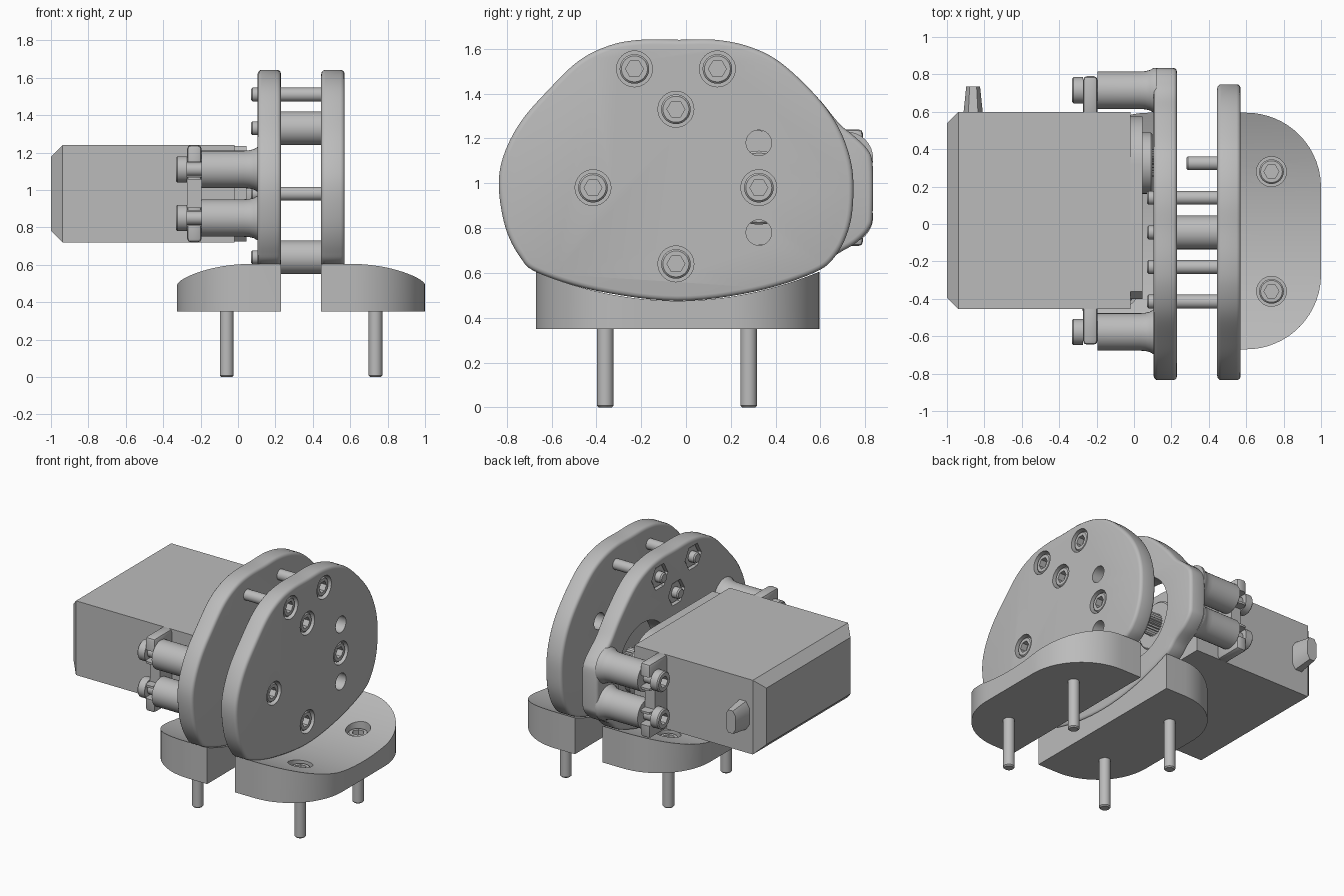
import bpy, bmesh, math
from mathutils import Vector

if "Cube" in bpy.data.objects:
    bpy.data.objects.remove(bpy.data.objects["Cube"], do_unlink=True)

grey = bpy.data.materials.new("plain_grey")
grey.use_nodes = True
grey.diffuse_color = (0.5, 0.5, 0.5, 1)
grey.node_tree.nodes["Principled BSDF"].inputs["Base Color"].default_value = (0.5, 0.5, 0.5, 1)
parts = []


def finish(name, bm):
    bmesh.ops.recalc_face_normals(bm, faces=bm.faces)
    mesh = bpy.data.meshes.new(name)
    bm.to_mesh(mesh)
    bm.free()
    mesh.materials.append(grey)
    ob = bpy.data.objects.new(name, mesh)
    bpy.context.collection.objects.link(ob)
    parts.append(ob)
    return ob


def loft(name, rings):
    """Skin a row of equal rings and cap both ends."""
    bm = bmesh.new()
    rows = [[bm.verts.new(p) for p in ring] for ring in rings]
    n = len(rows[0])
    for a, b in zip(rows, rows[1:]):
        for i in range(n):
            bm.faces.new((a[i], a[(i + 1) % n], b[(i + 1) % n], b[i]))
    bm.faces.new(rows[0])
    bm.faces.new(rows[-1])
    return finish(name, bm)


def lathe(name, axis, centre, steps, n=32):
    """Round part along X (centre is y, z) or Z (centre is x, y)."""
    def ring(t, r):
        for i in range(n):
            a = math.tau * i / n
            u, v = centre[0] + r * math.cos(a), centre[1] + r * math.sin(a)
            yield (t, u, v) if axis == "X" else (u, v, t)
    return loft(name, [list(ring(t, r)) for t, r in steps])


def rod(name, axis, centre, r, a, b, n=32):
    return lathe(name, axis, centre, [(a, r), (b, r)], n)


def prism(name, outline, x0, x1):
    return loft(name, [[(x, y, z) for y, z in outline] for x in (x0, x1)])


def box(name, x, y, z):
    return prism(name, [(y[0], z[0]), (y[1], z[0]), (y[1], z[1]), (y[0], z[1])], *x)


def apply(ob, kind, **settings):
    mod = ob.modifiers.new(kind, kind)
    for key, value in settings.items():
        setattr(mod, key, value)
    bpy.context.view_layer.objects.active = ob
    bpy.ops.object.modifier_apply(modifier=mod.name)


def combine(ob, others, operation="DIFFERENCE"):
    for other in others:
        apply(ob, "BOOLEAN", object=other, operation=operation, solver="EXACT")
        parts.remove(other)
        bpy.data.objects.remove(other, do_unlink=True)


def screw(name, axis, centre, top, end, head_r=0.066, head_len=0.07, shank=0.037):
    """Socket head screw running from its head top to its end."""
    s = 1 if end > top else -1
    neck = top + s * head_len
    ob = lathe(name, axis, centre, [(top, head_r - 0.008), (top + s * 0.008, head_r),
               (neck, head_r), (neck, shank), (end - s * 0.008, shank), (end, shank - 0.008)])
    combine(ob, [rod("socket", axis, centre, 0.04, top - s * 0.02, top + s * 0.045, 6)])


def smooth_loop(points, steps=6):
    """Closed curve through the points."""
    p, out = [Vector(q) for q in points], []
    for i in range(len(p)):
        a, b, c, d = p[i - 1], p[i], p[(i + 1) % len(p)], p[(i + 2) % len(p)]
        for k in range(steps):
            t = k / steps
            out.append(0.5 * (2 * b + (c - a) * t + (2 * a - 5 * b + 4 * c - d) * t * t
                              + (3 * b - a - 3 * c + d) * t ** 3))
    return out


def mirror_x(x):
    return 0.675 - x


# Plate outlines: shared left side, then each plate's own right side
left_side = [(0.13, 1.64), (-0.03, 1.64), (-0.2, 1.64), (-0.34, 1.615), (-0.48, 1.545),
             (-0.62, 1.41), (-0.74, 1.27), (-0.815, 1.12), (-0.835, 0.98), (-0.805, 0.8),
             (-0.74, 0.67), (-0.66, 0.6), (-0.4, 0.52), (-0.04, 0.475), (0.3, 0.515), (0.57, 0.6)]
outer_right = [(0.67, 0.68), (0.73, 0.81), (0.747, 0.96), (0.735, 1.1), (0.68, 1.25),
               (0.58, 1.39), (0.42, 1.54), (0.28, 1.61)]
inner_right = [(0.67, 0.68), (0.76, 0.735), (0.82, 0.8), (0.833, 0.87), (0.833, 1.08), (0.81, 1.15),
               (0.75, 1.21), (0.68, 1.27), (0.58, 1.39), (0.42, 1.54), (0.28, 1.61)]
plate_in, plate_out = 0.445, 0.57
base_y = (-0.67, 0.595)
foot_screws = [(0.735, 0.28), (0.735, -0.36)]


def saddle(y):
    return 0.475 + 0.13 * ((y + 0.0375) / 0.6325) ** 2


def half_bracket(name, right_side, side):
    """Rounded upright plate joined to a foot with a hollow top."""
    plate = prism(name, smooth_loop(left_side + right_side), side(plate_in), side(plate_out))
    apply(plate, "BEVEL", width=0.022, segments=3, limit_method="ANGLE", angle_limit=1.0)
    corner, rings, steps = 0.4, [], 40
    mid, half = sum(base_y) / 2, (base_y[1] - base_y[0]) / 2
    for i in range(steps + 1):
        y = mid - half * math.cos(math.pi * i / steps)
        over = max(0, abs(y - mid) - (half - corner))
        x = 0.6 + math.sqrt(max(0, corner ** 2 - over ** 2))
        a, b = side(plate_in), side(x)
        rings.append([(a, y, 0.35), (b, y, 0.35), (b, y, saddle(y)), (a, y, saddle(y))])
    combine(plate, [loft("foot", rings)], "UNION")
    combine(plate, [rod("recess", "Z", (side(x), y), 0.08, 0.41, 0.8) for x, y in foot_screws])
    for x, y in foot_screws:
        screw("foot_screw", "Z", (side(x), y), 0.485, 0)
    return plate


outer = half_bracket("outer_bracket", outer_right, lambda x: x)
inner = half_bracket("inner_bracket", inner_right, mirror_x)

# Cross screws, their recesses and nuts
axle = (0.325, 0.98)
cross = [(-0.23, 1.51), (0.14, 1.51), (-0.045, 1.33), (-0.415, 0.98), (-0.045, 0.64)]
combine(outer, [rod("recess", "X", c, 0.08, 0.49, 0.65) for c in cross + [axle]])
combine(outer, [rod("hole", "X", (axle[0], axle[1] + d), 0.057, 0.4, 0.65) for d in (-0.2, 0.2)])
combine(inner, [rod("pocket", "X", c, 0.09, 0.0, 0.165, 6) for c in cross])
combine(inner, [rod("opening", "X", axle, 0.28, 0.0, 0.3, 64)])
for c in cross:
    screw("cross_screw", "X", c, 0.56, 0.07)
    rod("nut", "X", c, 0.076, 0.118, 0.165, 6)
screw("axle_screw", "X", axle, 0.56, 0.28)
for c in (cross[2], cross[4]):
    rod("spacer", "X", c, 0.09, 0.225, 0.45)

# Motor case with chamfered rear end
low, high = 0.72, 1.24
rear, inset = -1.0, 0.062
rings = []
for x, d in ((rear, inset), (rear + inset, 0), (-0.02, 0)):
    y0, y1, z0, z1 = -0.455 + d, 0.6 - d, low + d, high - d
    rings.append([(x, y0, z0), (x, y1, z0), (x, y1, z1), (x, y0, z1)])
loft("motor_case", rings)

# Motor lid, collar and toothed output shaft
round_end = [(0.32 + 0.255 * math.sin(a), 0.98 - 0.255 * math.cos(a))
             for a in (math.pi * i / 24 for i in range(25))]
prism("motor_lid", [(-0.36, 0.725), *round_end, (-0.36, 1.235), (-0.4, 1.19), (-0.4, 0.77)], -0.03, 0.045)
lathe("motor_collar", "X", axle, [(0.04, 0.165), (0.09, 0.165), (0.1, 0.155)])
teeth = 24
prism("output_shaft", [(axle[0] + r * math.cos(a), axle[1] + r * math.sin(a)) for r, a in
      ((0.075 - 0.01 * (i % 2), math.pi * i / teeth) for i in range(2 * teeth))], 0.09, 0.22)

# Cable boot on the back of the case
loft("cable_boot", [[(-0.86 + w * u, y, 0.98 + h * v) for u, v in
     ((-1, -.6), (-.5, -1), (.5, -1), (1, -.6), (1, .6), (.5, 1), (-.5, 1), (-1, .6))]
     for y, w, h in ((0.59, 0.052, 0.1), (0.735, 0.037, 0.08))])

# Slotted ears, posts and mounting screws at both ends of the case
for wall, mount, s in ((-0.455, -0.577, -1), (0.6, 0.715, 1)):
    tip, waist = wall + s * 0.19, wall + s * 0.13
    ear = box("mounting_ear", (-0.272, -0.195), (wall - s * 0.02, tip), (low, high))
    apply(ear, "BEVEL", width=0.02, segments=2, limit_method="ANGLE")
    combine(ear, [box("gap", (-0.4, 0), (waist, tip + s * 0.1), (0.905, 1.055))])
    for z in (0.85, 1.11):
        combine(ear, [box("slot", (-0.4, 0), (mount - s * 0.03, tip + s * 0.1), (z - 0.04, z + 0.04))])
        lathe("mounting_post", "X", (mount, z), [(-0.195, 0.1), (0.03, 0.1), (0.06, 0.102),
              (0.085, 0.108), (0.105, 0.12), (0.12, 0.12)])
        screw("mounting_screw", "X", (mount, z), -0.332, -0.1, 0.07, 0.06)

# Smooth round faces, keep crisp edges
bpy.ops.object.select_all(action="DESELECT")
for ob in parts:
    ob.select_set(True)
bpy.context.view_layer.objects.active = parts[0]
bpy.ops.object.shade_smooth_by_angle(angle=math.radians(32))
